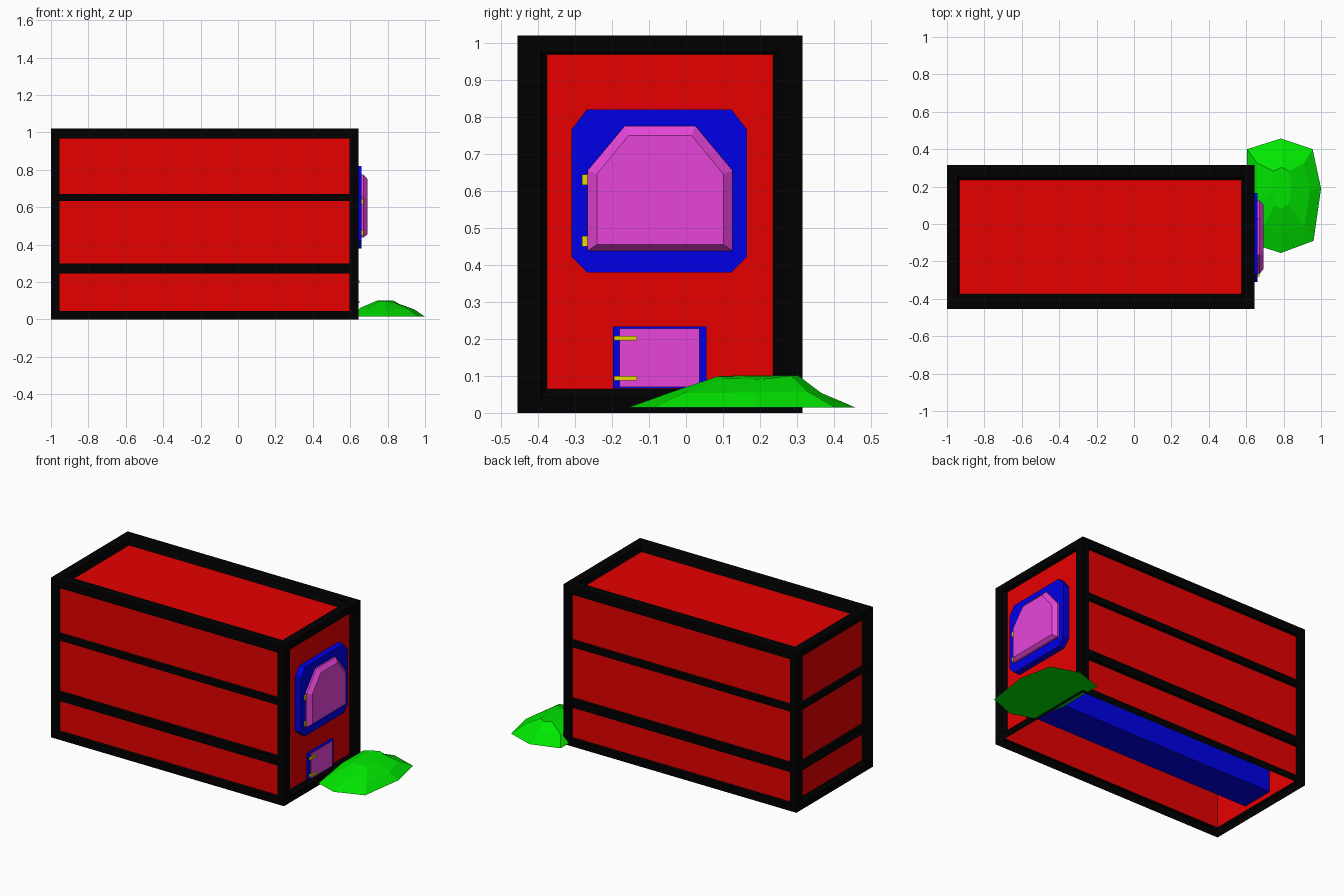
import bpy, bmesh, random
from mathutils import Matrix

if "Cube" in bpy.data.objects:
    bpy.data.objects.remove(bpy.data.objects["Cube"])


def material(name, r, g, b):
    m = bpy.data.materials.new(name)
    m.use_nodes = True
    m.diffuse_color = (r, g, b, 1)
    m.node_tree.nodes["Principled BSDF"].inputs["Base Color"].default_value = (r, g, b, 1)
    return m


RED = material("red", 0.8, 0, 0)
BLACK = material("black", 0, 0, 0)
BLUE = material("blue", 0, 0, 0.8)
PINK = material("pink", 0.8, 0.06, 0.7)
YELLOW = material("yellow", 0.8, 0.7, 0)
GREEN = material("green", 0, 0.8, 0)


def finish(name, bm, mat):
    bmesh.ops.recalc_face_normals(bm, faces=bm.faces)
    me = bpy.data.meshes.new(name)
    bm.to_mesh(me)
    bm.free()
    me.materials.append(mat)
    ob = bpy.data.objects.new(name, me)
    bpy.context.collection.objects.link(ob)
    return ob


def add_box(bm, span):
    size = [b - a for a, b in span]
    mid = [(a + b) / 2 for a, b in span]
    matrix = Matrix.Translation(mid) @ Matrix.Diagonal((*size, 1))
    bmesh.ops.create_cube(bm, size=1, matrix=matrix)


def boxes(name, mat, spans):
    """One object made of boxes, each given as x, y and z ranges."""
    bm = bmesh.new()
    for span in spans:
        add_box(bm, span)
    return finish(name, bm, mat)


def bridge(bm, rings):
    loops = [[bm.verts.new(p) for p in ring] for ring in rings]
    n = len(loops[0])
    for a, b in zip(loops, loops[1:]):
        for i in range(n):
            j = (i + 1) % n
            bm.faces.new((a[i], a[j], b[j], b[i]))
    return loops


def loft(name, mat, rings):
    """Closed solid through rings of equal point count."""
    bm = bmesh.new()
    loops = bridge(bm, rings)
    bm.faces.new(loops[0])
    bm.faces.new(loops[-1])
    return finish(name, bm, mat)


X0, X1, Y0, Y1, TOP = -1.0, 0.643, -0.455, 0.315, 1.02
END_RECESS, SIDE_RECESS, ROOF_RECESS = 0.022, 0.025, 0.04


def rect(axis, level, u, v):
    """Four corners of a rectangle lying across an axis."""
    corners = []
    for p, q in ((u[0], v[0]), (u[1], v[0]), (u[1], v[1]), (u[0], v[1])):
        point = [p, q]
        point.insert(axis, level)
        corners.append(point)
    return corners


def shrink(span, by):
    return span[0] + by, span[1] - by


# Black frame: a rim around each face, stepping inward to the panels
XS, YS, ZS = (X0, X1), (Y0, Y1), (0, TOP)
bm = bmesh.new()
for level, inward in ((Y0, SIDE_RECESS), (Y1, -SIDE_RECESS)):
    u, v = shrink(XS, 0.046), (0.045, 0.968)
    bridge(bm, [rect(1, level, XS, ZS), rect(1, level, u, v), rect(1, level + inward, u, v)])
for level, inward in ((X0, END_RECESS), (X1, -END_RECESS)):
    bridge(bm, [rect(0, level, YS, ZS),
                rect(0, level, shrink(YS, 0.062), (0.042, 0.976)),
                rect(0, level + inward, shrink(YS, 0.08), (0.065, 0.968))])
bridge(bm, [rect(2, TOP, XS, YS),
            rect(2, TOP, shrink(XS, 0.055), shrink(YS, 0.065)),
            rect(2, TOP - ROOF_RECESS, shrink(XS, 0.067), shrink(YS, 0.08))])
bmesh.ops.remove_doubles(bm, verts=bm.verts, dist=0.0001)
finish("frame", bm, BLACK)

# Horizontal belts on the front, back and far end
belts = []
for zs in ((0.247, 0.3), (0.633, 0.671)):
    along = shrink(XS, 0.04)
    belts += [(along, (Y0 + 0.001, Y0 + SIDE_RECESS), zs),
              (along, (Y1 - SIDE_RECESS, Y1 - 0.001), zs),
              ((X0 + 0.001, X0 + END_RECESS), shrink(YS, 0.06), zs)]
boxes("belts", BLACK, belts)

# Red shell behind the frame, open underneath
bm = bmesh.new()
add_box(bm, (shrink(XS, END_RECESS), shrink(YS, SIDE_RECESS), (0.045, TOP - ROOF_RECESS)))
floor = min(bm.faces, key=lambda f: f.calc_center_median().z)
bmesh.ops.delete(bm, geom=[floor], context='FACES_ONLY')
finish("wall_panels", bm, RED)

# Lower compartment running the length of the body, with its doorway and hatch
boxes("lower_compartment", BLUE, [((X0 + 0.027, 0.63), (-0.18, 0.037), (0.072, 0.228))])
boxes("lower_doorway", BLUE, [((0.615, 0.637), (-0.197, 0.055), (0.066, 0.233))])
boxes("lower_hatch", PINK, [((0.632, 0.642), (-0.18, 0.037), (0.07, 0.228))])
boxes("lower_hinges", YELLOW,
      [((0.636, 0.65), (-0.195, -0.133), (z, z + 0.013)) for z in (0.087, 0.195)])

# Upper door surround with cut corners
a, b, c, d, k = -0.31, 0.165, 0.38, 0.82, 0.042
octagon = [(a + k, c), (b - k, c), (b, c + k), (b, d - k * 1.3),
           (b - k, d), (a + k, d), (a, d - k * 1.3), (a, c + k)]
loft("door_surround", BLUE, [[(x, y, z) for y, z in octagon] for x in (0.62, 0.661)])

# Upper door with bevelled rim
MID = -0.07


def door_outline(x, half, shoulder, low, bend, high):
    right = [(half, low), (half, bend), (shoulder, high)]
    pts = right + [(-y, z) for y, z in reversed(right)]
    return [(x, MID + y, z) for y, z in pts]


loft("upper_door", PINK, [
    door_outline(0.655, 0.196, 0.096, 0.438, 0.655, 0.775),
    door_outline(0.671, 0.196, 0.096, 0.438, 0.655, 0.775),
    door_outline(0.693, 0.171, 0.085, 0.455, 0.645, 0.75)])
boxes("upper_hinges", YELLOW,
      [((0.655, 0.671), (-0.281, -0.262), (z, z + 0.028)) for z in (0.45, 0.616)])

# Low faceted bush, narrowing to a ridge
random.seed(4)
cx, cy = 0.79, 0.17
outline = [(0.605, 0.4), (0.785, 0.457), (0.955, 0.4), (1.0, 0.19),
           (0.96, -0.09), (0.785, -0.155), (0.645, -0.11), (0.605, 0.1)]
rings = []
for sx, sy, height, shift, jitter in ((1, 1, 0.015, 0, 0), (0.72, 0.68, 0.058, 0, 0.007),
                                      (0.24, 0.36, 0.096, 0.03, 0.008)):
    rings.append([(cx + (x - cx) * sx, cy + shift + (y - cy) * sy,
                   height + random.uniform(-jitter, jitter)) for x, y in outline])
loft("bush", GREEN, rings)
